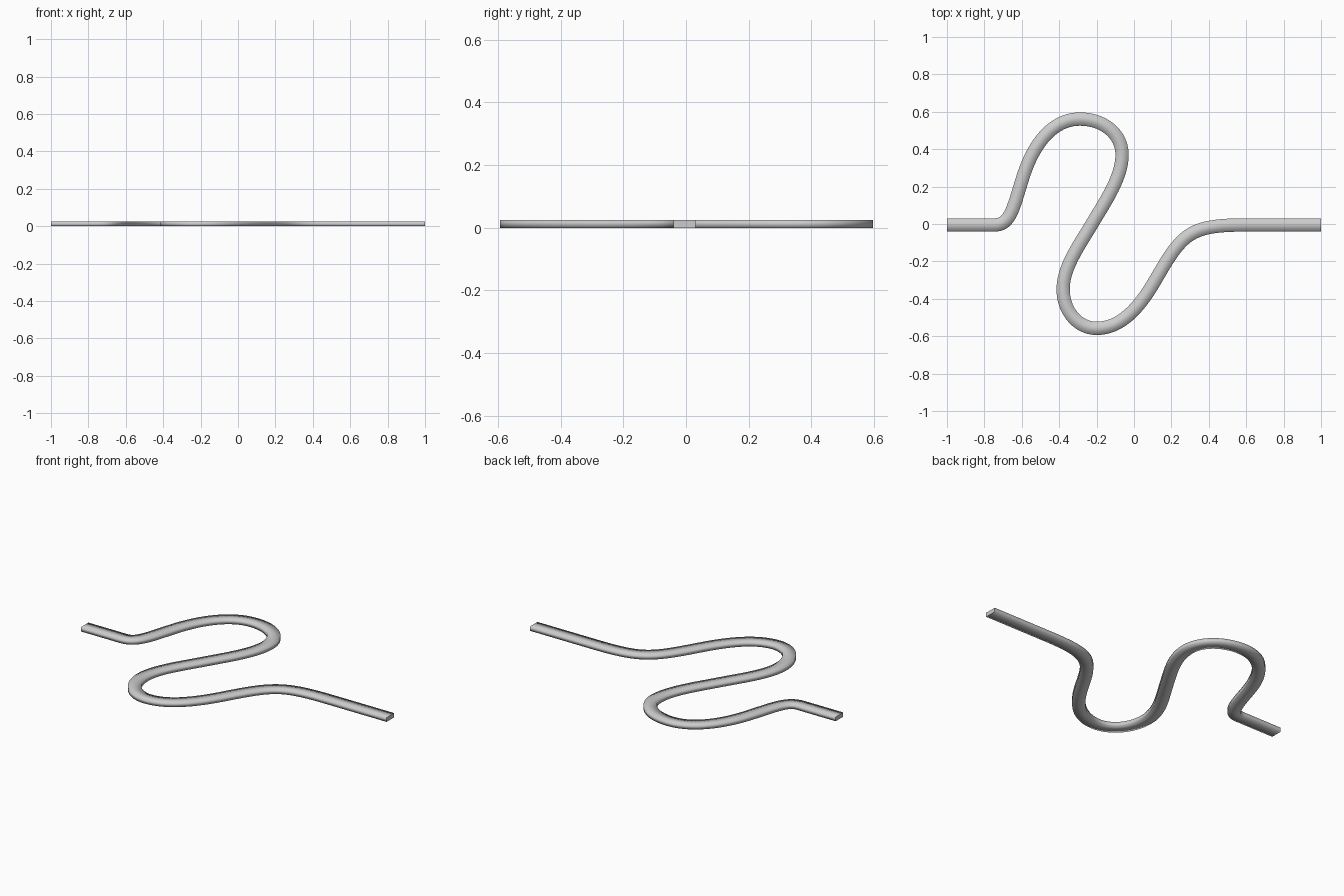
import bpy, bmesh
from mathutils import Vector
from mathutils.geometry import interpolate_bezier

if "Cube" in bpy.data.objects:
    bpy.data.objects.remove(bpy.data.objects["Cube"])

WIDTH, HEIGHT, STEPS = 0.071, 0.025, 20

# Winding centre line: x, y, tangent x, tangent y, handle in, handle out
KNOTS = [
    (-1.00, -0.005, 1, 0, 0, 0.08),
    (-0.745, -0.005, 1, 0, 0.08, 0.085),
    (-0.594, 0.25, 0.3, 0.95, 0.17, 0.18),
    (-0.29, 0.561, 1, 0, 0.15, 0.13),
    (-0.064, 0.37, 0, -1, 0.11, 0.12),
    (-0.222, 0.005, -0.51, -0.86, 0.14, 0.14),
    (-0.379, -0.35, 0, -1, 0.12, 0.115),
    (-0.20, -0.558, 1, 0, 0.10, 0.15),
    (0.12, -0.29, 0.5, 0.866, 0.14, 0.28),
    (0.60, -0.005, 1, 0, 0.30, 0.1),
    (1.00, -0.005, 1, 0, 0.1, 0),
]

path = []
for a, b in zip(KNOTS, KNOTS[1:]):
    p, q = Vector((a[0], a[1], 0)), Vector((b[0], b[1], 0))
    ta, tb = Vector((a[2], a[3], 0)), Vector((b[2], b[3], 0))
    pts = interpolate_bezier(p, p + ta * a[5], q - tb * b[4], q, STEPS + 1)
    path += pts[:-1]
path.append(q)

# Sweep a flat rectangular section along the path
bm = bmesh.new()
rings = []
for i, p in enumerate(path):
    t = (path[min(i + 1, len(path) - 1)] - path[max(i - 1, 0)]).normalized()
    side = Vector((-t.y, t.x, 0)) * WIDTH / 2
    up = Vector((0, 0, HEIGHT))
    rings.append([bm.verts.new(v) for v in (p + side, p - side, p - side + up, p + side + up)])
for r, s in zip(rings, rings[1:]):
    for k in range(4):
        bm.faces.new((r[k], r[(k + 1) % 4], s[(k + 1) % 4], s[k])).smooth = True

# Flat end caps with sharp rims
for ring in (rings[0], rings[-1]):
    cap = bm.faces.new(ring)
    for e in cap.edges:
        e.smooth = False
bmesh.ops.recalc_face_normals(bm, faces=bm.faces)

mesh = bpy.data.meshes.new("winding_strip")
bm.to_mesh(mesh)
bm.free()
strip = bpy.data.objects.new("winding_strip", mesh)
bpy.context.collection.objects.link(strip)
